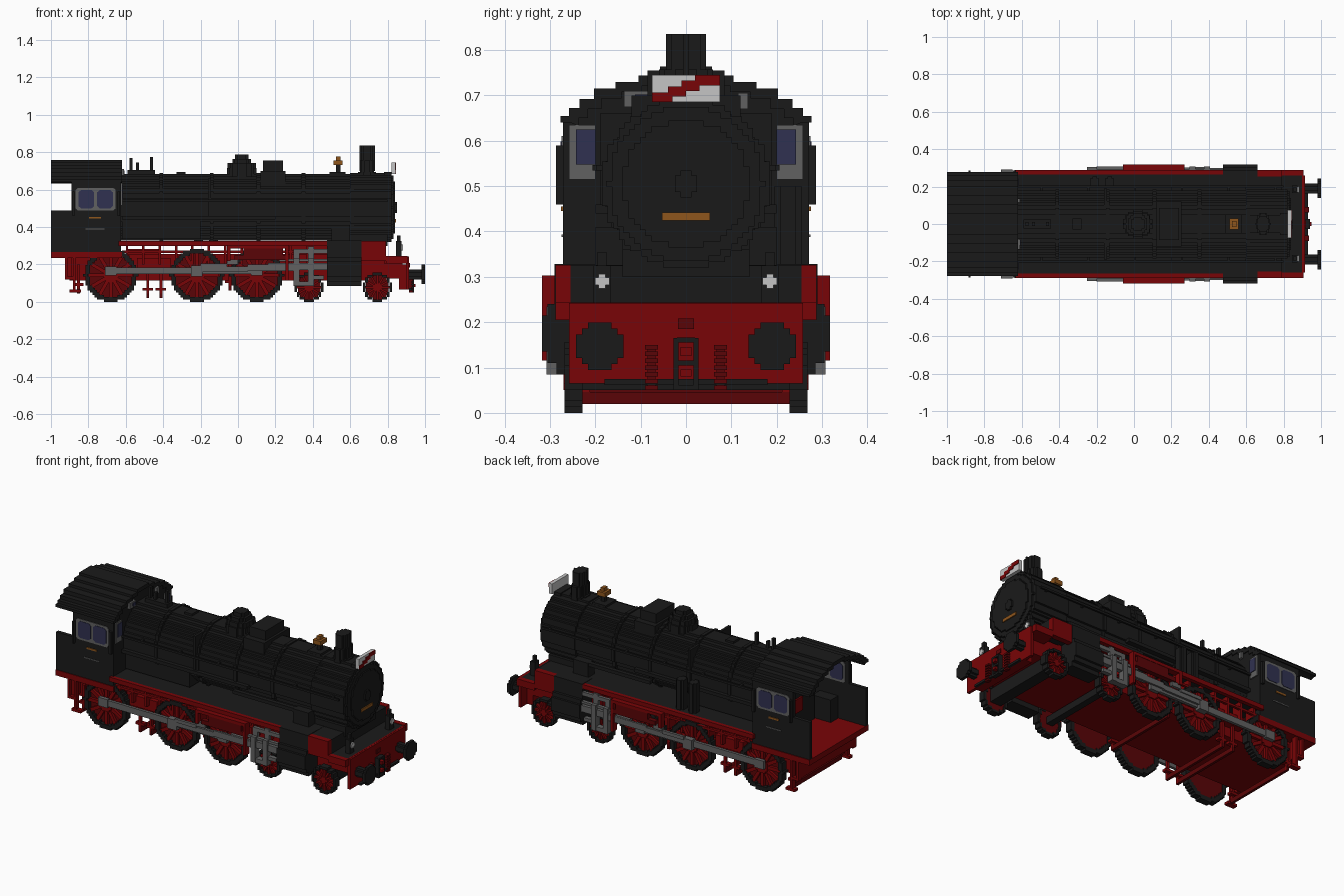
import bpy, bmesh, math
from mathutils import Matrix, Vector

cube = bpy.data.objects.get("Cube")
if cube:
    bpy.data.objects.remove(cube)

def material(name, rgb):
    m = bpy.data.materials.new(name)
    m.use_nodes = True
    m.diffuse_color = (*rgb, 1)
    bsdf = next(n for n in m.node_tree.nodes if n.type == 'BSDF_PRINCIPLED')
    bsdf.inputs["Base Color"].default_value = (*rgb, 1)
    bsdf.inputs["Roughness"].default_value = 0.8
    return m

BLACK = material("black", (0.0103, 0.0103, 0.0103))
RED = material("red", (0.19, 0.0013, 0.002))
DARK = material("dark red", (0.1, 0.0013, 0.002))
GREY = material("steel grey", (0.12, 0.12, 0.12))
BLUE = material("window blue", (0.03, 0.031, 0.082))
WHITE = material("white", (0.56, 0.56, 0.56))
BRASS = material("brass", (0.275, 0.093, 0.012))
STEP = 0.0125

def finish(name, bm, mat):
    bmesh.ops.recalc_face_normals(bm, faces=bm.faces)
    me = bpy.data.meshes.new(name)
    bm.to_mesh(me)
    bm.free()
    me.materials.append(mat)
    bpy.context.collection.objects.link(bpy.data.objects.new(name, me))

def add_box(bm, x0, x1, y0, y1, z0, z1, turn=Matrix()):
    mid = Vector(((x0 + x1) / 2, (y0 + y1) / 2, (z0 + z1) / 2))
    m = turn @ Matrix.Translation(mid) @ Matrix.Diagonal((x1 - x0, y1 - y0, z1 - z0, 1))
    bmesh.ops.create_cube(bm, size=1, matrix=m)

def boxes(name, mat, *dims, both=False):
    """Boxes as x0,x1,y0,y1,z0,z1, optionally repeated on the other side."""
    bm = bmesh.new()
    for d in dims:
        add_box(bm, *d)
        if both:
            add_box(bm, d[0], d[1], -d[3], -d[2], d[4], d[5])
    finish(name, bm, mat)

def prism(name, mat, outlines, axis, a, b):
    """Extrude flat outlines from a to b along an axis."""
    put = {'x': lambda u, v, t: (t, u, v), 'y': lambda u, v, t: (u, t, v), 'z': lambda u, v, t: (u, v, t)}[axis]
    bm = bmesh.new()
    for pts in outlines:
        lo = [bm.verts.new(put(u, v, a)) for u, v in pts]
        hi = [bm.verts.new(put(u, v, b)) for u, v in pts]
        bm.faces.new(lo)
        bm.faces.new(hi)
        for i in range(len(pts)):
            j = (i + 1) % len(pts)
            bm.faces.new((lo[i], lo[j], hi[j], hi[i]))
    finish(name, bm, mat)

def half_stairs(r):
    """Right half of a circle as a staircase, from bottom to top."""
    n = max(3, round(2 * r / STEP))
    h = 2 * r / n
    pts = []
    for i in range(n):
        z = -r + h * (i + 0.5)
        w = max(h / 2, round(math.sqrt(r * r - z * z) / h) * h)
        pts += [(w, -r + h * i), (w, -r + h * (i + 1))]
    return pts

def disc(name, mat, axis, cu, cv, r, a, b, hole=0, squash=1):
    right = half_stairs(r)
    if hole:
        c = [(0, -r)] + right + [(0, r), (0, hole)] + half_stairs(hole)[::-1] + [(0, -hole)]
        loops = [c, [(-u, v) for u, v in c]]
    else:
        loops = [right + [(-u, v) for u, v in reversed(right)]]
    prism(name, mat, [[(u * squash + cu, v + cv) for u, v in p] for p in loops], axis, a, b)

# Boiler, smokebox and bands
disc("boiler", BLACK, 'x', 0, 0.505, 0.178, -0.63, 0.62)
disc("smokebox", BLACK, 'x', 0, 0.505, 0.185, 0.60, 0.82)
disc("smokebox_rim", BLACK, 'x', 0, 0.505, 0.17, 0.82, 0.832)
disc("smokebox_door", BLACK, 'x', 0, 0.505, 0.14, 0.832, 0.84)
disc("door_boss", BLACK, 'x', 0, 0.505, 0.03, 0.84, 0.85)
for i, x in enumerate((-0.42, -0.15, 0.10, 0.34)):
    disc(f"boiler_band_{i}", BLACK, 'x', 0, 0.505, 0.185, x, x + 0.02)
boxes("firebox", BLACK, (-0.62, -0.2, -0.165, 0.165, 0.335, 0.47))
boxes("smokebox_saddle", BLACK, (0.5, 0.79, -0.255, 0.255, 0.24, 0.325), (0.55, 0.80, -0.14, 0.14, 0.3, 0.36))
boxes("front_number_plate", BRASS, (0.84, 0.846, -0.053, 0.053, 0.424, 0.442))

# Boiler top fittings
disc("chimney_base", BLACK, 'z', 0.69, 0, 0.06, 0.66, 0.695, squash=0.8)
disc("chimney_collar", BLACK, 'z', 0.69, 0, 0.06, 0.69, 0.757, squash=0.62)
disc("chimney", BLACK, 'z', 0.69, 0, 0.044, 0.7, 0.835, squash=0.82)
for i, (r, z) in enumerate(((0.078, 0.715), (0.07, 0.742), (0.057, 0.764), (0.036, 0.787))):
    disc(f"steam_dome_{i}", BLACK, 'z', 0.02, 0, r, 0.66, z)
boxes("sand_box", BLACK, (0.135, 0.24, -0.085, 0.085, 0.64, 0.755), (0.12, 0.255, -0.12, 0.12, 0.62, 0.70))
boxes("bell", BRASS, (0.51, 0.56, -0.03, 0.03, 0.732, 0.757), (0.525, 0.547, -0.016, 0.016, 0.757, 0.777))
boxes("bell_stand", BLACK, (0.49, 0.575, -0.05, 0.05, 0.67, 0.695), (0.525, 0.547, -0.012, 0.012, 0.69, 0.732))
boxes("whistles", BLACK, (-0.58, -0.565, -0.01, 0.01, 0.66, 0.77), (-0.545, -0.53, -0.01, 0.01, 0.66, 0.745),
      (-0.47, -0.455, -0.01, 0.01, 0.66, 0.775), (-0.59, -0.445, -0.025, 0.025, 0.66, 0.705),
      (-0.33, -0.28, -0.03, 0.03, 0.67, 0.695), (0.78, 0.82, -0.06, 0.06, 0.67, 0.695))
boxes("sign_board", WHITE, (0.822, 0.842, -0.075, 0.075, 0.685, 0.745))
prism("sign_stripe", RED, [[(-0.075, 0.685), (-0.03, 0.685), (-0.03, 0.698), (0.0, 0.698), (0.0, 0.71), (0.03, 0.71), (0.03, 0.722),
      (0.075, 0.722), (0.075, 0.745), (0.02, 0.745), (0.02, 0.733), (-0.01, 0.733), (-0.01, 0.72), (-0.04, 0.72),
      (-0.04, 0.706), (-0.075, 0.706)]], 'x', 0.842, 0.846)

# Boiler side pipes, handrail and pumps
boxes("boiler_handrail", BLACK, (-0.62, 0.8, 0.196, 0.206, 0.535, 0.547),
      *[(x, x + 0.012, 0.165, 0.2, 0.535, 0.547) for x in (-0.5, -0.25, 0, 0.25, 0.5, 0.75)], both=True)
boxes("side_pipes", BLACK, (-0.62, 0.2, 0.17, 0.2, 0.44, 0.46), (0.1, 0.5, 0.17, 0.195, 0.39, 0.41),
      (0.5, 0.6, 0.14, 0.2, 0.32, 0.41), (-0.16, -0.145, 0.1, 0.19, 0.45, 0.66), both=True)
for i, x in enumerate((-0.21, -0.13)):
    disc(f"pump_{i}", BLACK, 'z', x, 0.225, 0.03, 0.325, 0.5)

# Running board with red edges
boxes("running_board", BLACK, (-0.63, 0.66, -0.265, 0.265, 0.31, 0.326))
boxes("running_board_edges", RED, (-0.64, 0.66, 0.265, 0.288, 0.3, 0.326), (0.66, 0.79, 0.255, 0.288, 0.22, 0.326),
      (0.79, 0.905, 0.258, 0.288, 0.205, 0.245), both=True)

# Main frame, front deck and beams
boxes("main_frame", RED, (-0.9, 0.68, -0.2, 0.2, 0.115, 0.255), (0.68, 0.88, -0.2, 0.2, 0.125, 0.235),
      (-0.6, -0.42, -0.18, 0.18, 0.25, 0.282), (0.25, 0.48, -0.18, 0.18, 0.25, 0.31))
boxes("front_deck", RED, (0.78, 0.905, -0.258, 0.258, 0.205, 0.238), (0.897, 0.905, -0.258, 0.258, 0.238, 0.243))
boxes("front_deck_tread", BLACK, (0.78, 0.897, -0.258, 0.258, 0.238, 0.243))
boxes("front_beam", RED, (0.898, 0.915, -0.258, 0.258, 0.065, 0.242), (0.86, 0.898, -0.2, 0.2, 0.065, 0.2))
boxes("rear_floor", RED, (-1.0, -0.62, -0.275, 0.275, 0.235, 0.268))
boxes("rear_beam", RED, (-0.925, -0.89, -0.25, 0.25, 0.13, 0.24))
boxes("frame_brackets", RED, *[(-0.6 + i * 0.0875, -0.587 + i * 0.0875, 0.2, 0.265, 0.2, 0.31) for i in range(12)],
      (-0.62, 0.46, 0.25, 0.265, 0.262, 0.275), (-0.54, -0.36, 0.2, 0.24, 0.17, 0.235), both=True)
boxes("front_hoses", DARK, *[(0.915, 0.935, 0.062, 0.09, z, z + 0.01) for z in (0.05, 0.065, 0.08, 0.095, 0.11, 0.125, 0.14)],
      (0.915, 0.928, 0.067, 0.085, 0.05, 0.15), both=True)

# Step and brake frames reaching under the wheels
for i, (x, z) in enumerate(((-0.86, 0.045), (-0.49, 0.02), (-0.42, 0.02), (-0.05, 0.06))):
    boxes(f"brake_frame_{i}", DARK, (x, x + 0.015, -0.228, 0.228, z, z + 0.026))
    boxes(f"brake_hangers_{i}", RED, (x, x + 0.015, 0.212, 0.228, z, 0.2),
          (x - 0.02, x + 0.035, 0.2, 0.228, z + 0.04, z + 0.055), both=True)
boxes("cab_steps", RED, (-0.925, -0.87, 0.24, 0.27, 0.12, 0.135), (-0.925, -0.912, 0.24, 0.27, 0.12, 0.24),
      (-0.883, -0.87, 0.24, 0.27, 0.05, 0.24), (-0.9, -0.84, 0.24, 0.27, 0.05, 0.065), both=True)

# Buffers, coupling and lamps
for s, side in ((1, "left"), (-1, "right")):
    disc(f"buffer_shaft_{side}", BLACK, 'x', 0.19 * s, 0.147, 0.026, 0.91, 0.985)
    disc(f"buffer_head_{side}", BLACK, 'x', 0.19 * s, 0.147, 0.052, 0.982, 1.0)
boxes("coupling", BLACK, (0.915, 0.94, 0.017, 0.028, 0.05, 0.165), both=True)
boxes("coupling_links", BLACK, *[(0.915, 0.94, -0.02, 0.02, z, z + 0.011) for z in (0.05, 0.105, 0.155)],
      (0.915, 0.93, -0.18, 0.18, 0.062, 0.075))
boxes("coupling_hook", RED, (0.915, 0.95, -0.012, 0.012, 0.125, 0.145), (0.915, 0.95, -0.012, 0.012, 0.08, 0.096))
boxes("beam_socket", DARK, (0.915, 0.92, -0.018, 0.018, 0.185, 0.208))
boxes("lamp_bodies", BLACK, (0.845, 0.875, 0.165, 0.205, 0.24, 0.325), (0.85, 0.868, 0.175, 0.195, 0.325, 0.355), both=True)
boxes("lamp_lenses", WHITE, (0.875, 0.882, 0.169, 0.201, 0.282, 0.298), (0.875, 0.882, 0.177, 0.193, 0.274, 0.306), both=True)

# Wheels: tyre, recessed disc, spokes and hub
def wheel(x, r, s, name):
    ya, yb = sorted((s * 0.228, s * 0.268))
    disc(name + "_tyre", BLACK, 'y', x, r, r, ya, yb, hole=r * 0.82)
    disc(name + "_back", DARK, 'y', x, r, r * 0.85, *sorted((s * 0.232, s * 0.245)))
    bm = bmesh.new()
    for k in range(6):
        turn = Matrix.Translation((x, s * 0.252, r)) @ Matrix.Rotation(k * math.pi / 6, 4, 'Y')
        add_box(bm, -r * 0.84, r * 0.84, -0.009, 0.009, -r * 0.07, r * 0.07, turn)
    finish(name + "_spokes", bm, RED)
    disc(name + "_hub", RED, 'y', x, r, r * 0.26, *sorted((s * 0.24, s * 0.268)))

for s, side in ((1, "left"), (-1, "right")):
    for i, (x, r) in enumerate(((-0.68, 0.142), (-0.22, 0.142), (0.1, 0.142), (0.38, 0.078), (0.745, 0.078))):
        wheel(x, r, s, f"wheel_{side}_{i}")
boxes("front_axle", BLACK, (0.71, 0.78, -0.23, 0.23, 0.05, 0.125))
boxes("trailing_axle", BLACK, (0.36, 0.4, -0.23, 0.23, 0.06, 0.1))

# Cylinders: stepped block bulging outward
prism("cylinders", BLACK, [[(s * y, z) for y, z in ((0.2, 0.085), (0.285, 0.085), (0.285, 0.11), (0.305, 0.11), (0.305, 0.135),
      (0.318, 0.135), (0.318, 0.215), (0.305, 0.215), (0.305, 0.24), (0.29, 0.24), (0.29, 0.328), (0.2, 0.328))]
      for s in (1, -1)], 'x', 0.475, 0.66)

# Rods and valve gear
boxes("coupling_rods", GREY, (-0.71, 0.13, 0.27, 0.287, 0.148, 0.184), (-0.71, -0.65, 0.27, 0.292, 0.14, 0.19),
      (-0.25, -0.19, 0.27, 0.305, 0.135, 0.195), (0.07, 0.13, 0.27, 0.292, 0.14, 0.192), both=True)
boxes("connecting_rods", GREY, (-0.2, 0.05, 0.29, 0.302, 0.16, 0.19), (0.05, 0.32, 0.29, 0.302, 0.165, 0.2),
      (-0.2, -0.06, 0.292, 0.308, 0.185, 0.205), (-0.06, 0.0, 0.292, 0.308, 0.2, 0.228), both=True)
boxes("crossheads", GREY, (0.298, 0.328, 0.268, 0.308, 0.085, 0.235), (0.375, 0.405, 0.268, 0.308, 0.085, 0.235),
      (0.298, 0.328, 0.268, 0.288, 0.235, 0.282), (0.375, 0.405, 0.268, 0.288, 0.235, 0.295),
      (0.3, 0.4, 0.27, 0.305, 0.085, 0.11), (0.16, 0.475, 0.272, 0.3, 0.17, 0.208), (0.22, 0.475, 0.275, 0.295, 0.216, 0.23),
      (0.3, 0.475, 0.27, 0.288, 0.26, 0.282), (0.4, 0.46, 0.275, 0.3, 0.12, 0.14), both=True)
boxes("valve_links", DARK, (-0.02, 0.26, 0.288, 0.316, 0.225, 0.25), (0.03, 0.24, 0.288, 0.316, 0.25, 0.285), both=True)
boxes("link_brackets", RED, (-0.06, 0.27, 0.28, 0.318, 0.285, 0.303), (0.255, 0.27, 0.28, 0.318, 0.115, 0.3),
      (-0.06, -0.04, 0.288, 0.318, 0.22, 0.3), both=True)

# Cab walls, roof and floor
arch = [(0.277, 0.64), (0.277, 0.655), (0.258, 0.655), (0.258, 0.672), (0.235, 0.672), (0.235, 0.692), (0.203, 0.692),
        (0.203, 0.715), (0.155, 0.715), (0.155, 0.73), (0.105, 0.73), (0.105, 0.744), (0.055, 0.744), (0.055, 0.758)]
under = [(0.255, 0.64)] + [(u * 0.92, v - 0.022) for u, v in arch[2:]]
roof = arch + [(-u, v) for u, v in reversed(arch)] + [(-u, v) for u, v in under] + under[::-1]
prism("cab_roof", BLACK, [roof], 'x', -1.0, -0.62)
front = [(0.268, 0.268)] + [(u * 0.967, v - 0.004) for u, v in arch]
prism("cab_front_wall", BLACK, [front + [(-u, v) for u, v in reversed(front)]], 'x', -0.65, -0.625)
boxes("cab_sides", BLACK, (-0.89, -0.625, 0.25, 0.271, 0.268, 0.65), (-1.0, -0.885, 0.25, 0.271, 0.268, 0.49), both=True)
boxes("cab_backhead", BLACK, (-0.72, -0.64, -0.17, 0.17, 0.268, 0.62))
boxes("cab_gauges", GREY, (-0.73, -0.72, 0.05, 0.12, 0.52, 0.57), both=True)
boxes("cab_fire_door", RED, (-0.73, -0.72, -0.05, 0.05, 0.37, 0.45))
boxes("cab_seats", BLACK, (-0.82, -0.7, 0.18, 0.25, 0.268, 0.4), both=True)

# Cab windows, outside and inside, and side plates
for s, side in ((1, "left"), (-1, "right")):
    for tag, ya, yb, yc in (("outer", 0.271, 0.2745, 0.277), ("inner", 0.25, 0.2465, 0.244)):
        w = [(-0.868, 0.5), (-0.855, 0.488), (-0.667, 0.488), (-0.654, 0.5), (-0.654, 0.598), (-0.667, 0.61), (-0.855, 0.61), (-0.868, 0.598)]
        prism(f"window_frame_{tag}_{side}", GREY, [w], 'y', s * ya, s * yb)
        for i, x in enumerate((-0.853, -0.753)):
            p = [(x, 0.512), (x + 0.014, 0.5), (x + 0.07, 0.5), (x + 0.084, 0.512), (x + 0.084, 0.586), (x + 0.07, 0.598), (x + 0.014, 0.598), (x, 0.586)]
            prism(f"window_pane_{tag}_{side}_{i}", BLUE, [p], 'y', s * yb, s * yc)
boxes("side_plates", BRASS, (-0.797, -0.733, 0.271, 0.276, 0.445, 0.455), both=True)
boxes("side_labels", GREY, (-0.815, -0.715, 0.271, 0.275, 0.388, 0.393), both=True)
boxes("front_window_frames", GREY, (-0.625, -0.618, 0.2, 0.258, 0.515, 0.635), both=True)
boxes("front_window_panes", BLUE, (-0.618, -0.614, 0.2, 0.243, 0.548, 0.625), both=True)
boxes("cab_front_lights", GREY, (-0.625, -0.61, -0.137, -0.08, 0.675, 0.71), (-0.625, -0.61, 0.115, 0.137, 0.67, 0.705))
boxes("cab_front_light_pane", BLUE, (-0.61, -0.606, -0.112, -0.085, 0.685, 0.702))
boxes("cab_handrails", BLACK, (-0.645, -0.63, 0.271, 0.287, 0.46, 0.59), (-0.885, -0.873, 0.271, 0.287, 0.46, 0.59), both=True)
